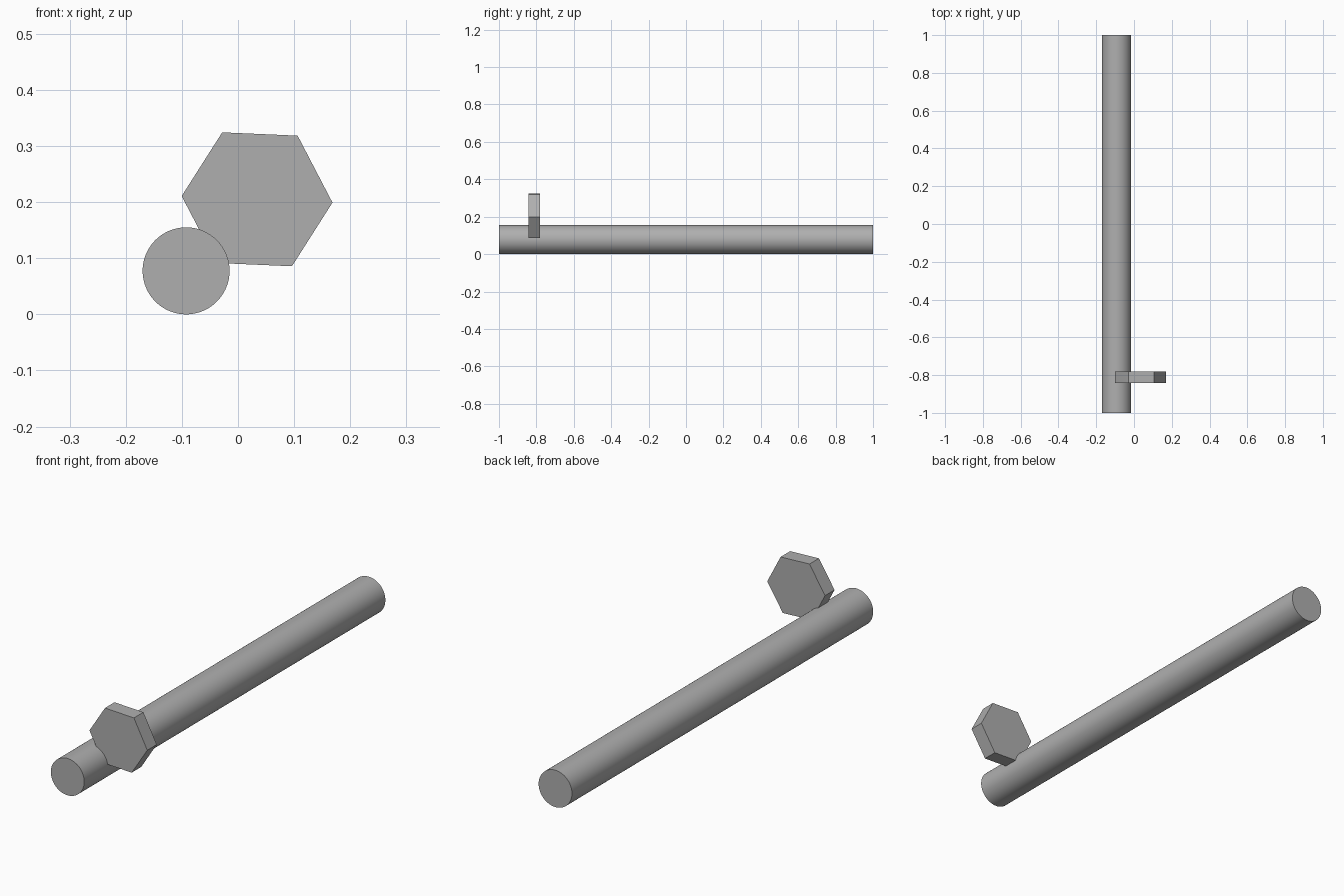
import bpy
import math

cube = bpy.data.objects.get("Cube")
if cube:
    bpy.data.objects.remove(cube, do_unlink=True)

# Single plain grey
grey = bpy.data.materials.new("plain grey")
grey.use_nodes = True
colour = (0.43, 0.43, 0.43, 1)
grey.diffuse_color = colour
grey.node_tree.nodes["Principled BSDF"].inputs["Base Color"].default_value = colour


def prism(name, sides, radius, x, z, y_front, y_back, turn=0):
    """Prism lying along y, with a corner at the given turn from +x."""
    bpy.ops.mesh.primitive_cylinder_add(
        vertices=sides, radius=radius, depth=y_back - y_front,
        location=(x, (y_front + y_back) / 2, z))
    obj = bpy.context.object
    obj.name = name
    # Primitive corners start on +y, which becomes +z once laid down
    obj.rotation_euler = (math.pi / 2, math.pi / 2 - turn, 0)
    bpy.ops.object.transform_apply(location=False, rotation=True, scale=False)
    obj.data.materials.append(grey)
    return obj


# Long round rod
prism("rod", 96, 0.0775, -0.0925, 0.0775, -1, 1)
bpy.ops.object.shade_smooth_by_angle(angle=math.radians(30))

# Flat hexagonal head that sinks into the rod's side near the front
prism("hexagonal_plate", 6, 0.1345, 0.034, 0.205, -0.843, -0.78,
      turn=math.radians(-2.5))
